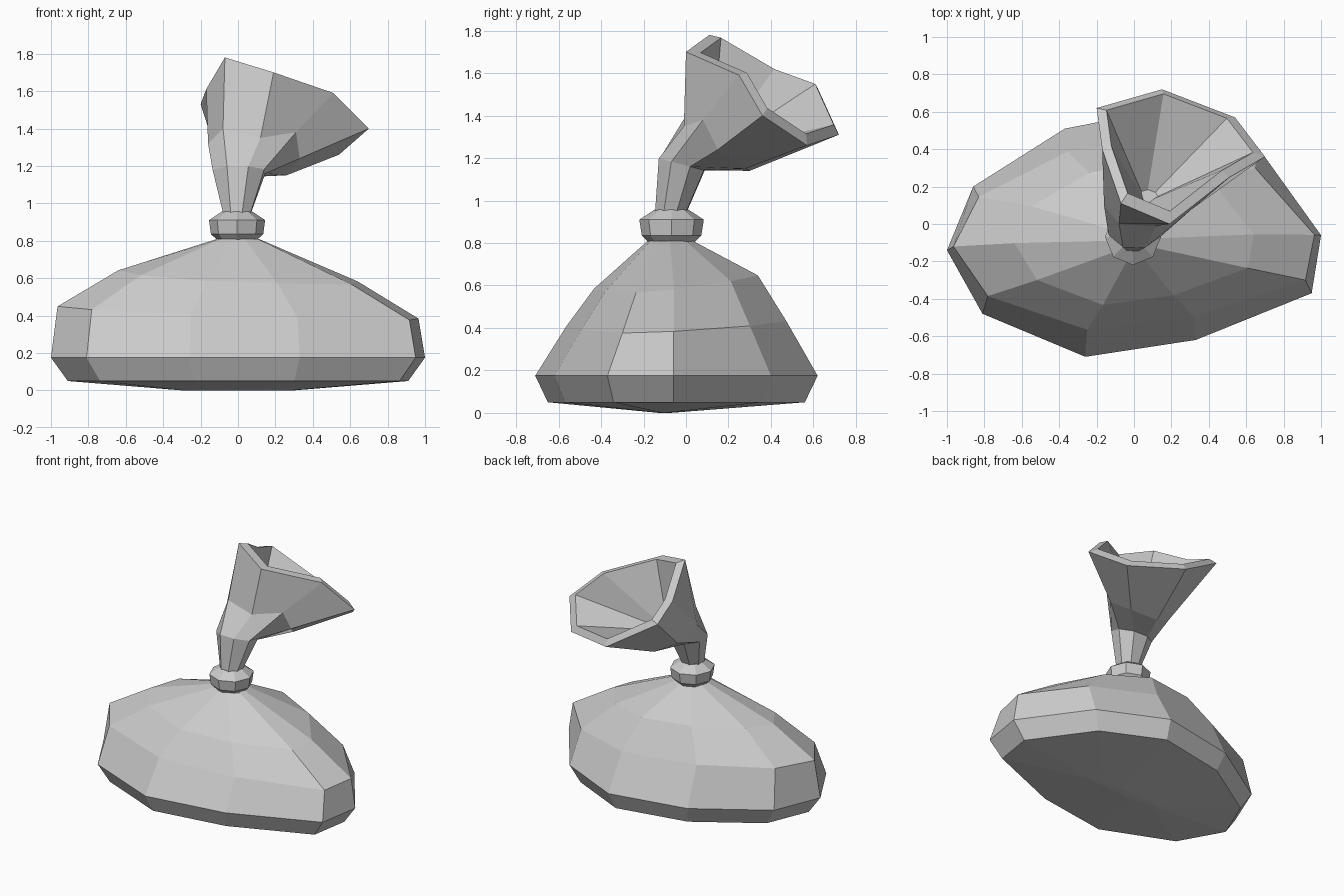
import bpy, bmesh
from math import cos, sin, pi
from mathutils import Vector

old = bpy.data.objects.get("Cube")
if old:
    bpy.data.objects.remove(old, do_unlink=True)

cloth = bpy.data.materials.new("grey_cloth")
cloth.use_nodes = True
GREY = (0.6, 0.6, 0.6, 1)
cloth.diffuse_color = GREY
cloth.node_tree.nodes["Principled BSDF"].inputs["Base Color"].default_value = GREY


def loft(name, rings):
    """Bridge rings of equal point count and close both ends, flat shaded."""
    bm = bmesh.new()
    loops = [[bm.verts.new(p) for p in ring] for ring in rings]
    count = len(loops[0])
    for low, high in zip(loops, loops[1:]):
        for i in range(count):
            j = (i + 1) % count
            bm.faces.new((low[i], low[j], high[j], high[i]))
    bm.faces.new(loops[0][::-1])
    bm.faces.new(loops[-1])
    bmesh.ops.recalc_face_normals(bm, faces=bm.faces[:])
    mesh = bpy.data.meshes.new(name)
    bm.to_mesh(mesh)
    bm.free()
    mesh.materials.append(cloth)
    obj = bpy.data.objects.new(name, mesh)
    bpy.context.collection.objects.link(obj)
    return obj


def oval(center, rx, ry, tilt=0.0, sides=8, start=-0.64 * pi):
    """Ring of points around a centre; tilt lowers the back edge."""
    c = Vector(center)
    points = []
    for i in range(sides):
        a = start + 2 * pi * i / sides
        points.append(c + Vector((rx * cos(a), ry * sin(a), -tilt * sin(a))))
    return points


# Lopsided ten-sided sack, scaled from its widest outline
outline = [(-1, -.14), (-.81, -.48), (-.26, -.71), (.33, -.62), (.95, -.37),
           (1, -.06), (.67, .40), (.2, .62), (-.37, .51), (-.86, .20)]
MID = -0.05


def sack_ring(sx, sy, z, lean_x=0.0, lean_y=0.0, mid=MID):
    ring = []
    for x, y in outline:
        px, py = x * sx, mid + (y - MID) * sy
        ring.append(Vector((px, py, z + lean_x * px + lean_y * py)))
    return ring


loft("sack_body", [
    sack_ring(.3, .04, 0, mid=-.1),
    sack_ring(.91, .91, .05),
    sack_ring(1, 1, .175),
    sack_ring(.965, .78, .42, lean_x=-.035, lean_y=.04),
    sack_ring(.64, .58, .62, lean_x=-.05, lean_y=.1),
    sack_ring(.11, .16, .81, mid=-.075),
])

# Tie band round the neck
band = [(.80, .10, .105), (.835, .14, .14), (.91, .15, .152), (.957, .08, .08)]
loft("neck_tie", [oval((-.005, -.068, z), rx, ry, start=-pi / 2)
                  for z, rx, ry in band])

# Flared opening of the sack, rim thickened and folded inward
rim = [(-.07, .11, 1.78), (.19, 0, 1.70), (.51, .25, 1.59), (.70, .36, 1.40),
       (.54, .57, 1.26), (.15, .72, 1.31), (-.20, .62, 1.53), (-.17, .40, 1.61)]
bell = [(-.08, 0, 1.40), (.12, -.01, 1.35), (.31, .08, 1.38), (.33, .15, 1.24),
        (.26, .28, 1.15), (.05, .30, 1.14), (-.1, .24, 1.22), (-.16, .1, 1.32)]
rim = [Vector(p) for p in rim]
bell = [Vector(p) for p in bell]
rim_center = sum(rim, Vector()) / len(rim)
lip = [p.lerp(rim_center, .13) + Vector((0, .02, .02)) for p in rim]
throat = Vector((.08, .15, 1.26))
inner = [throat + (p - rim_center) * .1 for p in rim]
loft("flared_mouth", [
    oval((-.005, -.07, .95), .08, .08),
    oval((.005, -.02, 1.17), .15, .115, tilt=.03),
    bell, rim, lip, inner,
])
